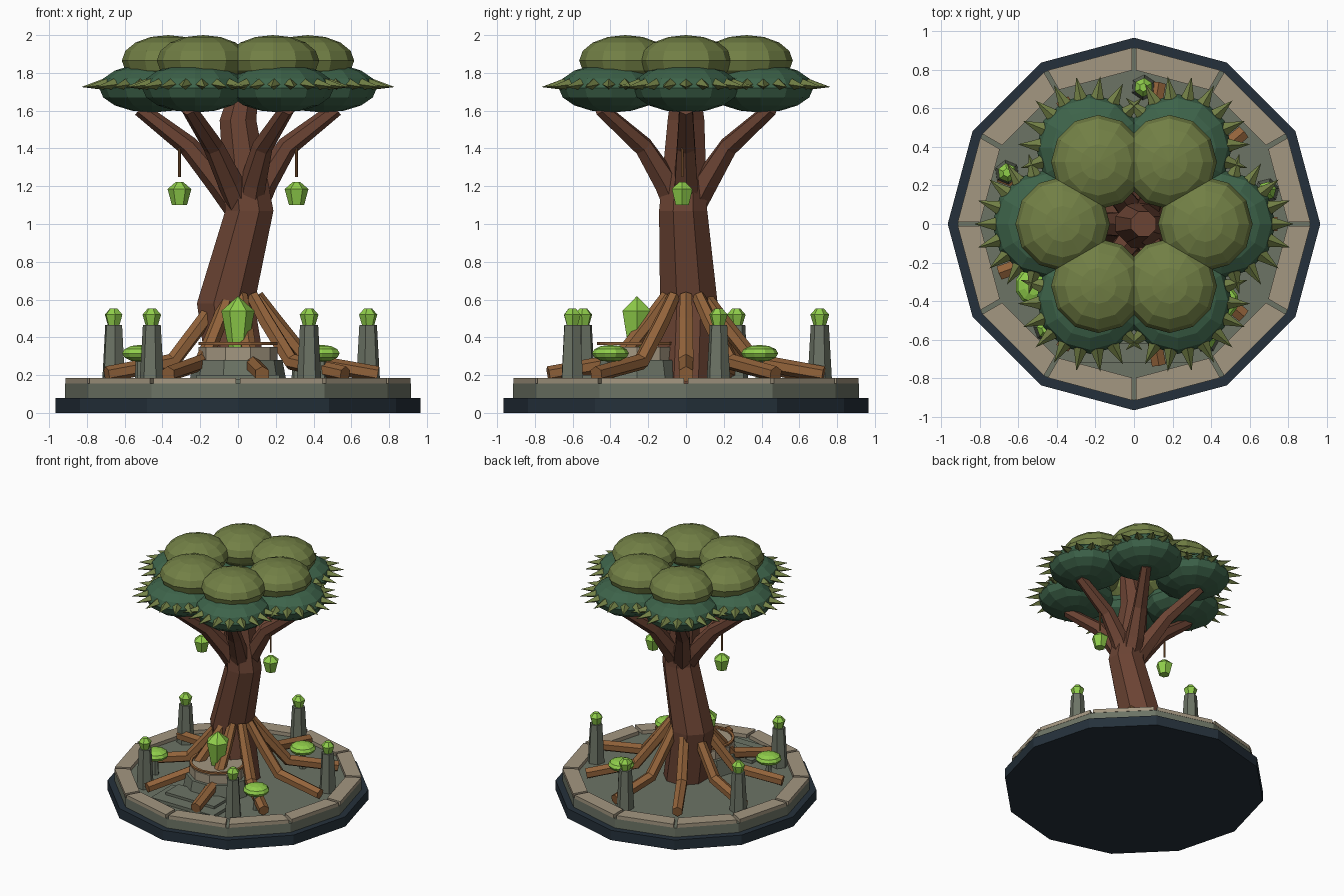
import bpy, bmesh, math
from mathutils import Vector, Matrix

cube = bpy.data.objects.get("Cube")
if cube:
    bpy.data.objects.remove(cube, do_unlink=True)


def material(name, r, g, b):
    m = bpy.data.materials.new(name)
    m.use_nodes = True
    m.diffuse_color = (r, g, b, 1)
    bsdf = m.node_tree.nodes["Principled BSDF"]
    bsdf.inputs["Base Color"].default_value = (r, g, b, 1)
    bsdf.inputs["Roughness"].default_value = 0.9
    return m


NAVY = material("dark slate", 0.018, 0.030, 0.043)
STONE = material("grey stone", 0.150, 0.172, 0.130)
TAN = material("tan stone", 0.37, 0.31, 0.22)
BARK = material("dark bark", 0.145, 0.056, 0.033)
ROOT = material("root wood", 0.29, 0.125, 0.043)
LEAF = material("deep green leaf", 0.047, 0.125, 0.068)
OLIVE = material("olive leaf", 0.168, 0.215, 0.060)
GLOW = material("bright green crystal", 0.28, 0.62, 0.07)


def polar(radius, degrees, z=0.0):
    a = math.radians(degrees)
    return Vector((radius * math.cos(a), radius * math.sin(a), z))


def finish(bm, name, mat):
    bmesh.ops.recalc_face_normals(bm, faces=bm.faces)
    mesh = bpy.data.meshes.new(name)
    bm.to_mesh(mesh)
    bm.free()
    mesh.materials.append(mat)
    ob = bpy.data.objects.new(name, mesh)
    bpy.context.collection.objects.link(ob)
    return ob


def skin(bm, rings):
    """Join rings of points into a closed solid."""
    loops = [[bm.verts.new(p) for p in ring] for ring in rings]
    n = len(loops[0])
    for a, b in zip(loops, loops[1:]):
        for i in range(n):
            j = (i + 1) % n
            bm.faces.new((a[i], a[j], b[j], b[i]))
    bm.faces.new(loops[0])
    bm.faces.new(loops[-1])


def lathe(name, mat, profile, sides, centre=(0, 0, 0), turn=0):
    bm = bmesh.new()
    c = Vector(centre)
    skin(bm, [[c + polar(r, turn + 360 * i / sides, z) for i in range(sides)]
              for r, z in profile])
    return finish(bm, name, mat)


def tube(name, mat, path, radii, sides=6, level=False):
    """Faceted limb along a path; level keeps every ring horizontal."""
    pts = [Vector(p) for p in path]
    rings = []
    for k, p in enumerate(pts):
        d = pts[min(k + 1, len(pts) - 1)] - pts[max(k - 1, 0)]
        if level:
            u, v = Vector((1, 0, 0)), Vector((0, 1, 0))
        else:
            u = d.cross(Vector((0, 0, 1))).normalized()
            v = u.cross(d).normalized()
        rings.append([p + polar(radii[k], 360 * (i + 0.5) / sides).x * u
                      + polar(radii[k], 360 * (i + 0.5) / sides).y * v
                      for i in range(sides)])
    bm = bmesh.new()
    skin(bm, rings)
    return finish(bm, name, mat)


def box(name, mat, x, y, z):
    bm = bmesh.new()
    skin(bm, [[Vector((x[i], y[j], h)) for i, j in ((0, 0), (1, 0), (1, 1), (0, 1))]
              for h in z])
    return finish(bm, name, mat)


def ellipsoid(name, mat, centre, r, rz, segments=12, rings=8):
    bm = bmesh.new()
    bmesh.ops.create_uvsphere(bm, u_segments=segments, v_segments=rings, radius=1,
                              matrix=Matrix.Translation(centre) @ Matrix.Diagonal((r, r, rz, 1)))
    return finish(bm, name, mat)


# Twelve-sided base and floor
lathe("base_plinth", NAVY, [(0.966, 0), (0.966, 0.08)], 12)
lathe("stone_floor", STONE, [(0.915, 0.08), (0.915, 0.155)], 12)

# Rim blocks with narrow gaps at the corners
bm = bmesh.new()
for k in range(12):
    quad = []
    for r, ends in ((0.80, (0, 1)), (0.917, (1, 0))):
        a, b = polar(r, 30 * k), polar(r, 30 * k + 30)
        gap = (b - a).normalized() * 0.012
        quad += [(a + gap, b - gap)[e] for e in ends]
    skin(bm, [[p + Vector((0, 0, z)) for p in quad] for z in (0.155, 0.184)])
finish(bm, "rim_blocks", TAN)

# Front steps
box("lower_step", STONE, (-0.28, 0.28), (-0.72, -0.45), (0.15, 0.18))
box("upper_step", STONE, (-0.22, 0.22), (-0.62, -0.45), (0.15, 0.20))

# Pedestal with its ring and large crystal
shrine = (0, -0.26, 0)
lathe("pedestal_base", STONE, [(0.26, 0.15), (0.235, 0.28)], 10, shrine)
lathe("pedestal_top", TAN, [(0.21, 0.28), (0.21, 0.35)], 10, shrine)
ring = lathe("pedestal_ring", ROOT, [(0.19, 0.36), (0.21, 0.36), (0.21, 0.375),
                                     (0.19, 0.375), (0.19, 0.36)], 20, shrine)
bm = bmesh.new()
bm.from_mesh(ring.data)
bmesh.ops.delete(bm, geom=[f for f in bm.faces if len(f.verts) > 4], context="FACES_ONLY")
bmesh.ops.remove_doubles(bm, verts=bm.verts, dist=0.0001)
bmesh.ops.recalc_face_normals(bm, faces=bm.faces)
bm.to_mesh(ring.data)
bm.free()
lathe("large_crystal", GLOW, [(0.05, 0.35), (0.06, 0.39), (0.088, 0.54), (0.004, 0.615)], 6, shrine)

# Trunk
tube("trunk", BARK,
     [(0, 0, 0.15), (-0.065, 0.015, 0.58), (0.06, -0.015, 1.07), (0, 0, 1.55), (0.05, 0, 1.80)],
     [0.17, 0.165, 0.138, 0.105, 0.07], 8, level=True)

# Branches, leaf clusters and leaf spikes
for k in range(6):
    a = 60 * k
    tube(f"branch_{k + 1}", BARK,
         [Vector((0.045, -0.01, 1.05)) + polar(0.02, a), polar(0.12, a, 1.22) + Vector((0.02, 0, 0)),
          polar(0.26, a, 1.41), polar(0.52, a, 1.61)],
         [0.075, 0.07, 0.055, 0.04])
    low = polar(0.455, a, 1.72)
    ellipsoid(f"lower_leaf_cluster_{k + 1}", LEAF, low, 0.28, 0.13)
    ellipsoid(f"upper_leaf_cluster_{k + 1}", OLIVE, polar(0.37, a, 1.865), 0.245, 0.135)
    bm = bmesh.new()
    for s in range(-4, 5):
        heading = a + 19 * s
        out, side = polar(1, heading), polar(1, heading + 90)
        root = low + out * 0.255 + Vector((0, 0, 0.02))
        tip = bm.verts.new(low + out * 0.375 + Vector((0, 0, 0.005)))
        corners = [bm.verts.new(root + o) for o in
                   (side * 0.037, Vector((0, 0, 0.03)), side * -0.037, Vector((0, 0, -0.03)))]
        bm.faces.new(corners)
        for i in range(4):
            bm.faces.new((corners[i], corners[(i + 1) % 4], tip))
    finish(bm, f"leaf_spikes_{k + 1}", OLIVE)

# Roots
for k in range(9):
    a = 40 * k
    tube(f"root_{k + 1}", ROOT,
         [polar(0.10, a, 0.62), polar(0.20, a, 0.48), polar(0.37, a, 0.27), polar(0.74, a, 0.205)],
         [0.035, 0.042, 0.045, 0.042])

# Stone pillars with crystal tips
for k in range(5):
    spot = polar(0.71, 14 + 72 * k)
    turn = 14 + 72 * k
    lathe(f"pillar_{k + 1}", STONE, [(0.066, 0.15), (0.048, 0.465)], 6, spot, turn)
    lathe(f"pillar_crystal_{k + 1}", GLOW,
          [(0.032, 0.46), (0.05, 0.52), (0.022, 0.552)], 6, spot, turn)

# Glowing mushrooms
for k, spot in enumerate([(-0.52, -0.32, 0), (0.445, -0.40, 0), (0.31, 0.39, 0)]):
    lathe(f"mushroom_stem_{k + 1}", STONE, [(0.028, 0.15), (0.02, 0.30)], 6, spot)
    ellipsoid(f"mushroom_cap_{k + 1}", GLOW, Vector(spot) + Vector((0, 0, 0.315)), 0.098, 0.045, 10, 6)

# Hanging lanterns
for name, x in (("left", 0.31), ("right", -0.31)):
    spot = (x, -0.02, 0)
    lathe(f"{name}_lantern_cord", ROOT, [(0.007, 1.25), (0.007, 1.48)], 6, spot)
    lathe(f"{name}_lantern", GLOW,
          [(0.04, 1.10), (0.063, 1.185), (0.02, 1.222)], 6, spot)
